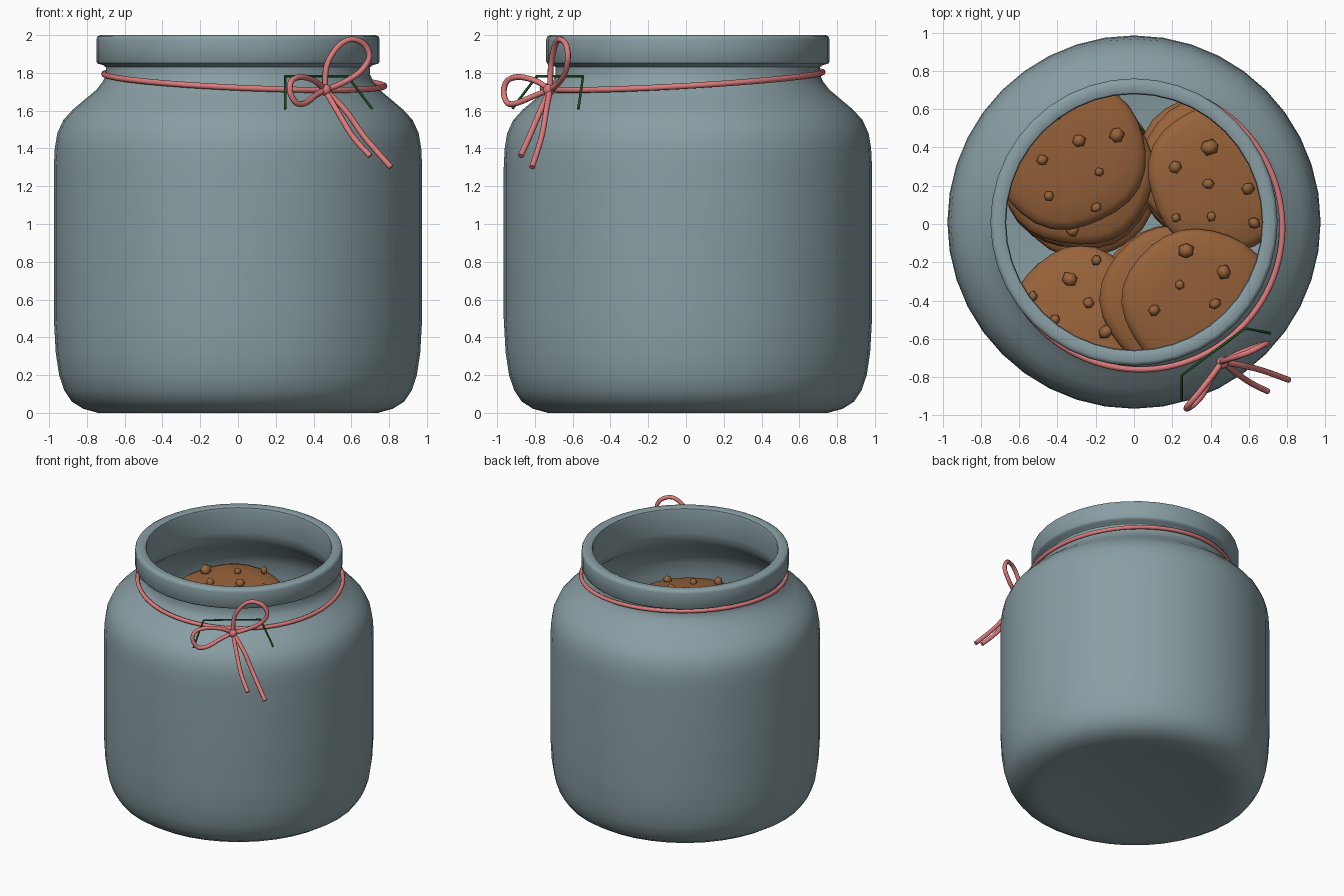
import bpy, bmesh, math, random
from mathutils import Vector, Matrix

if "Cube" in bpy.data.objects:
    bpy.data.objects.remove(bpy.data.objects["Cube"])

random.seed(7)


def material(name, rgb):
    m = bpy.data.materials.new(name)
    m.diffuse_color = (*rgb, 1)
    m.use_nodes = True
    m.node_tree.nodes["Principled BSDF"].inputs["Base Color"].default_value = m.diffuse_color
    return m


GLASS = material("blue grey", (0.25, 0.345, 0.37))
BROWN = material("cookie brown", (0.315, 0.125, 0.043))
PINK = material("twine pink", (0.72, 0.20, 0.205))
GREEN = material("dark green", (0.01, 0.085, 0.018))


def finish(name, bm, mat, angle=35):
    bmesh.ops.recalc_face_normals(bm, faces=bm.faces)
    me = bpy.data.meshes.new(name)
    bm.to_mesh(me)
    bm.free()
    me.materials.append(mat)
    ob = bpy.data.objects.new(name, me)
    bpy.context.collection.objects.link(ob)
    bpy.ops.object.select_all(action='DESELECT')
    ob.select_set(True)
    bpy.context.view_layer.objects.active = ob
    bpy.ops.object.shade_smooth_by_angle(angle=math.radians(angle))
    return ob


def lathe(bm, profile, n, mat=Matrix(), wobble=lambda a: 1.0):
    """Revolve (r, z) points about z; points with r = 0 become poles."""
    rings = []
    for r, z in profile:
        if r == 0:
            rings.append([bm.verts.new(mat @ Vector((0, 0, z)))] * n)
        else:
            ring = []
            for i in range(n):
                a = 2 * math.pi * i / n
                k = r * wobble(a)
                ring.append(bm.verts.new(mat @ Vector((k * math.cos(a), k * math.sin(a), z))))
            rings.append(ring)
    for p, q in zip(rings, rings[1:]):
        for i in range(n):
            j = (i + 1) % n
            vs = list(dict.fromkeys((p[i], p[j], q[j], q[i])))
            bm.faces.new(vs)


# Jar: outer wall, rim, then inner wall in one profile
outer = [(0, 0.05), (0.25, 0.047), (0.45, 0.033), (0.6, 0.012), (0.68, 0.002), (0.74, 0.0),
         (0.82, 0.022), (0.88, 0.06),
         (0.92, 0.12), (0.947, 0.2), (0.965, 0.32), (0.975, 0.5), (0.975, 0.9), (0.975, 1.3),
         (0.97, 1.4), (0.957, 1.48), (0.925, 1.55), (0.875, 1.605), (0.81, 1.66),
         (0.75, 1.71), (0.715, 1.755), (0.7, 1.79), (0.7, 1.83), (0.715, 1.842),
         (0.742, 1.848), (0.75, 1.86), (0.75, 1.975), (0.745, 1.992), (0.73, 2.0)]
inner = [(0.69, 2.0), (0.673, 1.993), (0.668, 1.975), (0.668, 1.8), (0.68, 1.74), (0.73, 1.67),
         (0.82, 1.6), (0.88, 1.53), (0.915, 1.45), (0.925, 1.35), (0.925, 0.4),
         (0.9, 0.22), (0.85, 0.12), (0.74, 0.08), (0, 0.09)]
bm = bmesh.new()
lathe(bm, outer + inner, 40, Matrix.Translation((0, 0.01, 0)))
finish("jar", bm, GLASS, 50)

# Cookies: four leaning stacks of lumpy discs with chunky chips
DISC = [(0, -0.045), (0.8, -0.045), (0.93, -0.035), (0.99, -0.012), (1, 0.005), (0.97, 0.028),
        (0.88, 0.045), (0.6, 0.06), (0, 0.066)]


def cookie(bm, x, y, z, r, tx, ty):
    mat = (Matrix.Translation((x, y, z)) @ Matrix.Rotation(tx, 4, 'X')
           @ Matrix.Rotation(ty, 4, 'Y'))
    p = random.uniform(0, 6.28)
    lathe(bm, [(k * r, h) for k, h in DISC], 28, mat,
          lambda a: 1 + 0.018 * math.sin(3 * a + p) + 0.016 * math.sin(5 * a + 2 * p))
    turn = random.uniform(0, 6.28)
    for i in range(9):
        a = turn + i * 2.4
        d = r * 0.85 * math.sqrt((i + 0.6) / 9)
        s = random.uniform(0.026, 0.045)
        place = (mat @ Matrix.Translation((d * math.cos(a), d * math.sin(a), 0.07))
                 @ Matrix.Rotation(random.uniform(0, 6), 4, (1, 2, 3))
                 @ Matrix.Diagonal((s, s * random.uniform(0.7, 1.2), s, 1)))
        bmesh.ops.create_icosphere(bm, subdivisions=1, radius=1, matrix=place)


# x, y, top z, radius, tilt x, tilt y, shift of the cookie under the top one
STACKS = [(-0.34, 0.37, 1.39, 0.40, 0.08, 0.02, 0.04, -0.08),
          (0.46, 0.24, 1.28, 0.39, 0.02, 0.12, -0.03, 0.03),
          (0.33, -0.41, 1.34, 0.39, 0.06, 0.12, -0.07, 0.01),
          (-0.28, -0.48, 1.16, 0.36, -0.08, -0.08, 0.01, -0.02)]
bm = bmesh.new()
for x, y, z, r, tx, ty, sx, sy in STACKS:
    k = 0
    while z > 0.2:
        f = min(k, 1) + (random.uniform(-0.3, 0.8) if k else 0)
        cookie(bm, x + sx * f, y + sy * f, z, r, tx, ty)
        tx = tx * 0.8 + random.uniform(-0.03, 0.03)
        ty = ty * 0.8 + random.uniform(-0.03, 0.03)
        z -= 0.125
        k += 1
finish("cookies", bm, BROWN, 75)


# Twine: round cord swept along a smooth path
def smooth_path(pts, closed, step):
    pts = [Vector(p) for p in pts]
    n = len(pts)
    get = (lambda i: pts[i % n]) if closed else (lambda i: pts[max(0, min(n - 1, i))])
    out = []
    for i in range(n if closed else n - 1):
        a, b, c, d = (get(i + k) for k in (-1, 0, 1, 2))
        m = max(2, round((c - b).length / step))
        for j in range(m):
            t = j / m
            out.append(0.5 * (2 * b + (c - a) * t + (2 * a - 5 * b + 4 * c - d) * t * t
                              + (3 * b - a - 3 * c + d) * t ** 3))
    if not closed:
        out.append(pts[-1])
    return out


def tube(name, line, radius, mat, closed=False):
    cu = bpy.data.curves.new(name, 'CURVE')
    cu.dimensions = '3D'
    cu.bevel_depth = radius
    cu.bevel_resolution = 2
    cu.use_fill_caps = True
    sp = cu.splines.new('POLY')
    sp.points.add(len(line) - 1)
    for q, p in zip(sp.points, line):
        q.co = (*p, 1)
    sp.use_cyclic_u = closed
    sp.use_smooth = True
    cu.materials.append(mat)
    ob = bpy.data.objects.new(name, cu)
    bpy.context.collection.objects.link(ob)


def twine(name, pts, closed=False):
    tube(name, smooth_path(pts, closed, 0.02), 0.0155, PINK, closed)


ring = []
for i in range(24):
    a = 2 * math.pi * i / 24
    c, s = math.cos(a), math.sin(a)
    ring.append((0.033 + 0.742 * c, -0.018 + 0.742 * s, 1.762 - 0.032 * c + 0.042 * s))
twine("neck_twine", ring, True)

K = (0.46, -0.72, 1.71)
twine("bow_loop_upper", [K, (0.47, -0.715, 1.84), (0.53, -0.695, 1.94), (0.60, -0.67, 1.978),
                         (0.67, -0.635, 1.95), (0.695, -0.625, 1.88), (0.64, -0.64, 1.80),
                         (0.54, -0.68, 1.74), K])
twine("bow_loop_lower", [K, (0.41, -0.79, 1.755), (0.34, -0.88, 1.778), (0.285, -0.945, 1.76),
                         (0.275, -0.965, 1.70), (0.31, -0.945, 1.64), (0.36, -0.89, 1.642),
                         (0.41, -0.80, 1.68), K])
twine("tail_short", [K, (0.53, -0.775, 1.59), (0.61, -0.83, 1.46), (0.70, -0.875, 1.36)])
twine("tail_long", [K, (0.57, -0.74, 1.60), (0.67, -0.765, 1.46), (0.81, -0.815, 1.30)])

# Knot
bm = bmesh.new()
bmesh.ops.create_icosphere(bm, subdivisions=2, radius=0.032,
                           matrix=Matrix.Translation((0.462, -0.725, 1.71)))
finish("knot", bm, PINK)

# Thin green wire behind the bow
tube("wire", [(0.25, -0.92, 1.61), (0.25, -0.79, 1.782), (0.58, -0.545, 1.782),
              (0.71, -0.57, 1.61)], 0.007, GREEN)
